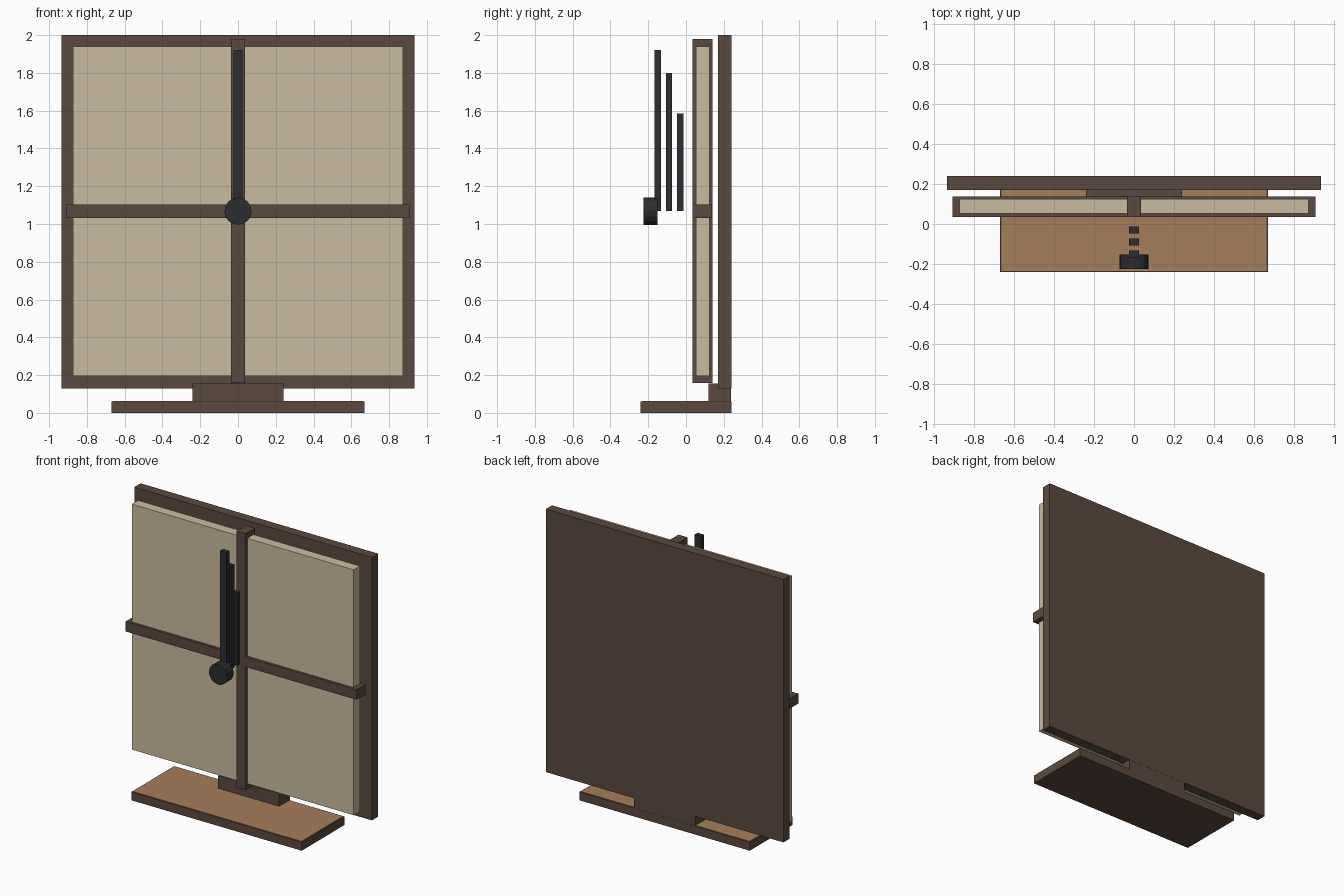
import bpy
import math

cube = bpy.data.objects.get("Cube")
if cube:
    bpy.data.objects.remove(cube, do_unlink=True)


def material(name, rgb):
    m = bpy.data.materials.new(name)
    m.use_nodes = True
    m.diffuse_color = (*rgb, 1)
    m.node_tree.nodes["Principled BSDF"].inputs["Base Color"].default_value = (*rgb, 1)
    return m


dark_wood = material("dark wood", (0.105, 0.067, 0.05))
light_wood = material("light wood", (0.38, 0.21, 0.105))
cream = material("cream", (0.6, 0.5, 0.35))
black = material("black metal", (0.025, 0.027, 0.028))


def box(name, half_width, y, z, mat):
    """Box centred on x = 0, spanning the y and z ranges."""
    bpy.ops.mesh.primitive_cube_add(size=1, location=(0, sum(y) / 2, sum(z) / 2))
    ob = bpy.context.object
    ob.name = name
    ob.scale = (2 * half_width, y[1] - y[0], z[1] - z[0])
    bpy.ops.object.transform_apply(location=False, rotation=False, scale=True)
    ob.data.materials.append(mat)
    return ob


# Stand
box("base", 0.67, (-0.24, 0.24), (0, 0.06), dark_wood)
box("base_top_veneer", 0.664, (-0.234, 0.234), (0.06, 0.063), light_wood)
box("support_block", 0.24, (0.12, 0.239), (0.06, 0.155), dark_wood)

# Back board, cream panel and the cross bars that wrap it
box("back_board", 0.935, (0.17, 0.24), (0.13, 2.0), dark_wood)
box("face_panel", 0.873, (0.053, 0.124), (0.195, 1.94), cream)
box("vertical_bar", 0.036, (0.034, 0.139), (0.157, 1.98), dark_wood)
box("horizontal_bar", 0.908, (0.035, 0.138), (1.032, 1.103), dark_wood)

# Three hands of growing length, stacked towards the front
for name, y, top in (("short_hand", -0.03, 1.585),
                     ("middle_hand", -0.09, 1.8),
                     ("long_hand", -0.15, 1.92)):
    box(name, 0.025, (y - 0.017, y + 0.017), (1.068, top), black)

# Round hub in front of the hands
bpy.ops.mesh.primitive_cylinder_add(vertices=16, radius=0.072, depth=0.073,
                                    location=(0, -0.188, 1.068),
                                    rotation=(math.pi / 2, 0, 0))
hub = bpy.context.object
hub.name = "hub"
hub.data.materials.append(black)
